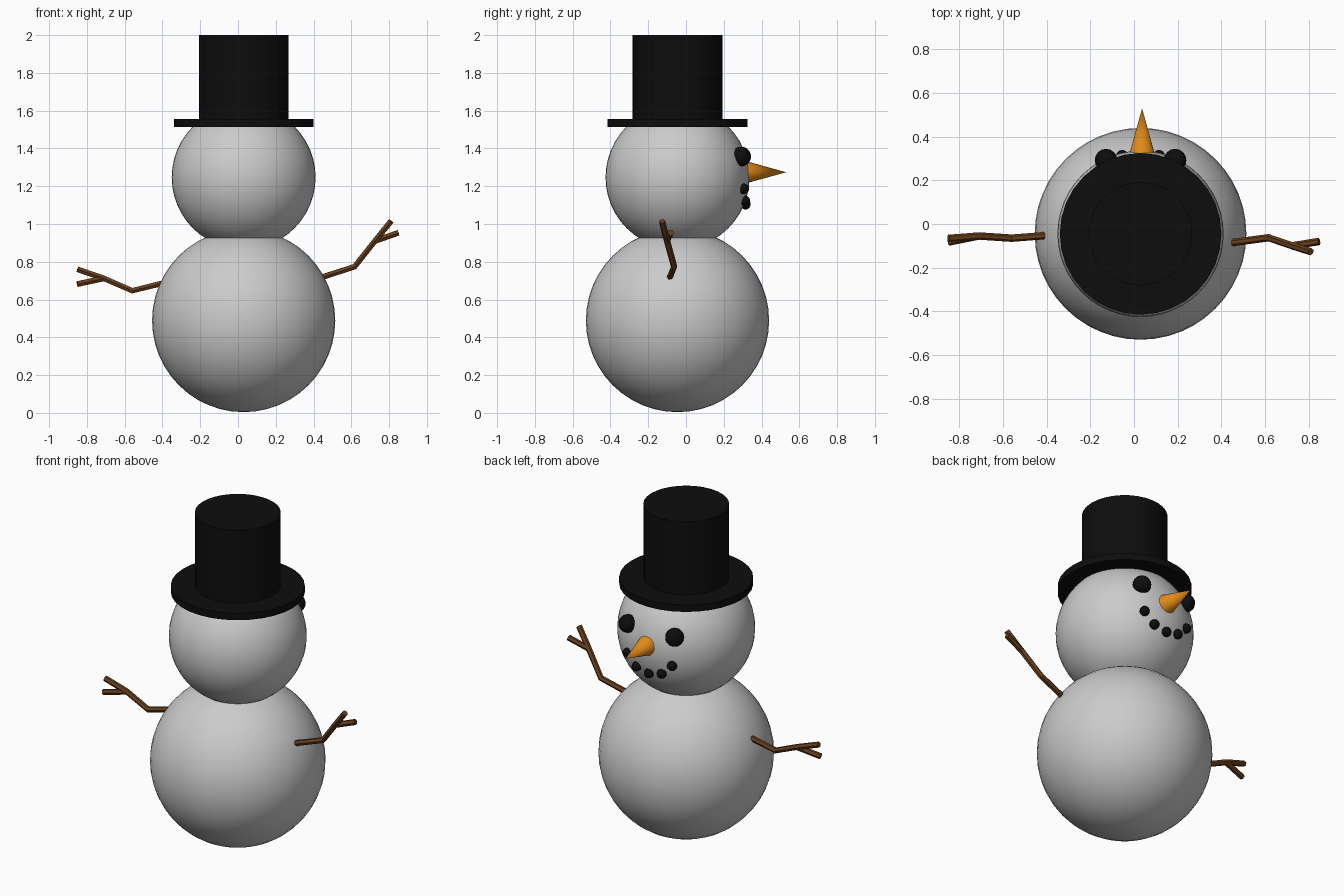
import bpy
import math
from mathutils import Vector

if "Cube" in bpy.data.objects:
    bpy.data.objects.remove(bpy.data.objects["Cube"])

CX, CY = 0.03, -0.045          # vertical axis of the snow balls and hat
HEAD = Vector((CX, CY, 1.247))
HEAD_R = 0.381


def material(name, color):
    m = bpy.data.materials.new(name)
    m.diffuse_color = (*color, 1)
    m.use_nodes = True
    m.node_tree.nodes["Principled BSDF"].inputs["Base Color"].default_value = m.diffuse_color
    return m


BLACK = material("black", (0.004, 0.004, 0.004))
ORANGE = material("orange", (0.75, 0.25, 0.01))
BROWN = material("brown", (0.14, 0.05, 0.012))


def finish(name, mat=None, angle=40):
    ob = bpy.context.object
    ob.name = name
    if mat:
        ob.data.materials.append(mat)
    bpy.ops.object.shade_smooth_by_angle(angle=math.radians(angle))
    return ob


def ball(name, center, r, mat=None, segs=32, rings=16):
    bpy.ops.mesh.primitive_uv_sphere_add(segments=segs, ring_count=rings, radius=r, location=center)
    return finish(name, mat)


def disc(name, r, z0, z1):
    bpy.ops.mesh.primitive_cylinder_add(vertices=32, radius=r, depth=z1 - z0,
                                        location=(CX, CY, (z0 + z1) / 2))
    return finish(name, BLACK)


# Snow balls
ball("body", (CX, CY, 0.489), 0.485, segs=48, rings=24)
ball("head", HEAD, HEAD_R, segs=48, rings=24)

# Top hat
disc("hat_brim", 0.37, 1.513, 1.555)
disc("hat_crown", 0.237, 1.52, 2.0)


# Coal pieces sit on the front of the head, given by x and z offset
def coal(name, dx, z, r, lift):
    dz = z - HEAD.z
    dy = math.sqrt(HEAD_R ** 2 - dx ** 2 - dz ** 2)
    ball(name, HEAD + Vector((dx, dy, dz)) * (1 + lift), r, BLACK, 16, 10)


for side in (-1, 1):
    coal("eye", side * 0.155, 1.355, 0.052, 0.02)
    coal("mouth_outer", side * 0.148, 1.187, 0.028, 0.015)
    coal("mouth_inner", side * 0.083, 1.125, 0.028, 0.015)
coal("mouth_middle", 0, 1.107, 0.028, 0.015)

# Carrot nose
base_y, tip_y = 0.31, 0.53
bpy.ops.mesh.primitive_cone_add(vertices=24, radius1=0.061, radius2=0, depth=tip_y - base_y,
                                location=(0.037, (base_y + tip_y) / 2, 1.274),
                                rotation=(-math.pi / 2, 0, 0))
finish("nose", ORANGE)


# Stick arms: a bent branch plus a forked twig, each a bevelled poly curve
def arm(name, *paths):
    cu = bpy.data.curves.new(name, 'CURVE')
    cu.dimensions = '3D'
    cu.bevel_depth = 0.017
    cu.bevel_resolution = 1
    cu.use_fill_caps = True
    for pts in paths:
        sp = cu.splines.new('POLY')
        sp.points.add(len(pts) - 1)
        for p, co in zip(sp.points, pts):
            p.co = (*co, 1)
        sp.use_smooth = False
    cu.materials.append(BROWN)
    ob = bpy.data.objects.new(name, cu)
    bpy.context.collection.objects.link(ob)


fork = (0.725, -0.1, 0.91)
arm("right_arm",
    [(0.45, -0.085, 0.72), (0.617, -0.063, 0.774), fork, (0.81, -0.127, 1.015)],
    [fork, (0.848, -0.08, 0.953)])
fork = (-0.71, -0.055, 0.712)
arm("left_arm",
    [(-0.405, -0.053, 0.685), (-0.56, -0.065, 0.647), fork, (-0.85, -0.066, 0.76)],
    [fork, (-0.85, -0.083, 0.682)])
